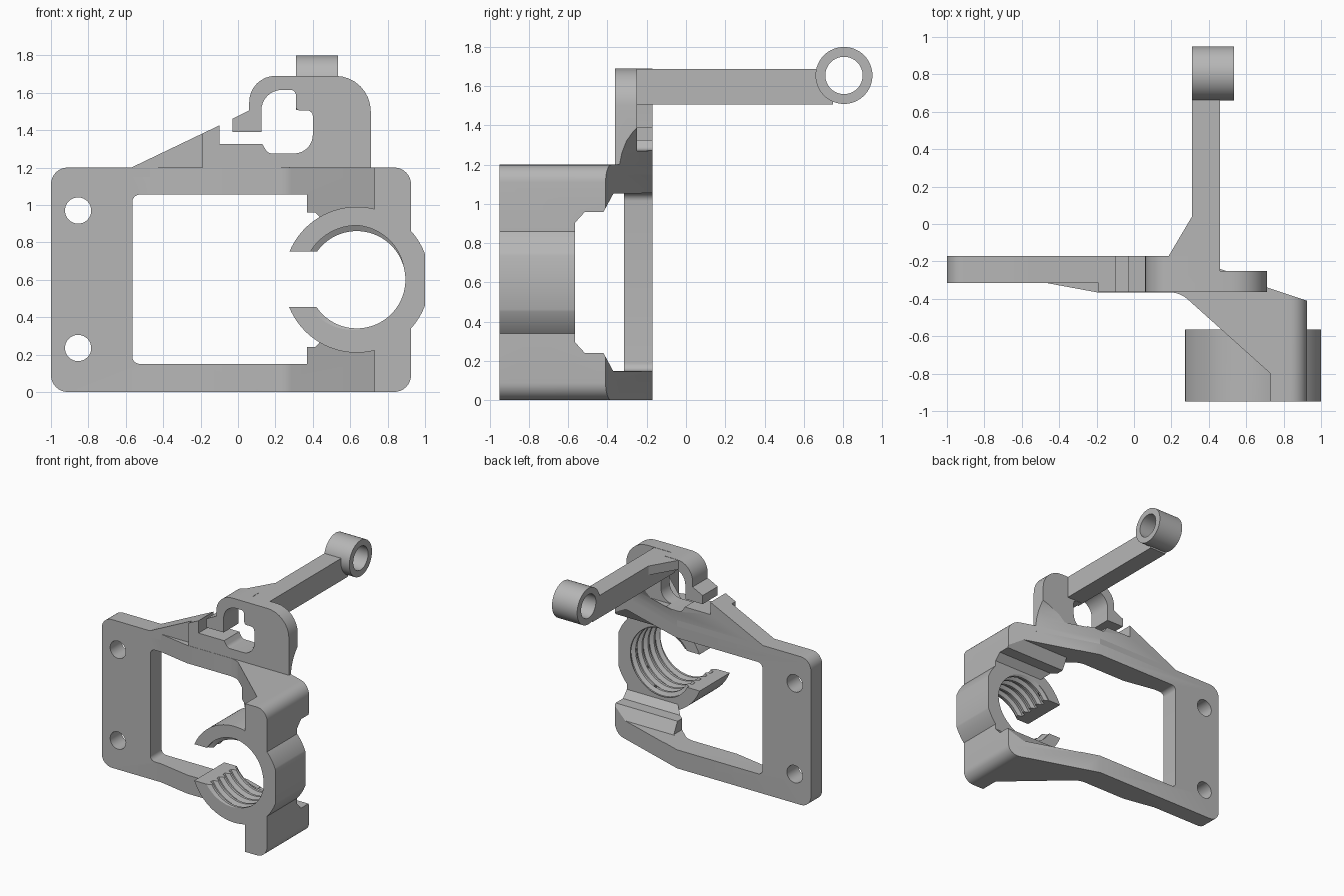
import bpy, bmesh
from math import sin, cos, pi, radians
from mathutils import Vector

cube = bpy.data.objects.get("Cube")
if cube:
    bpy.data.objects.remove(cube, do_unlink=True)

grey = bpy.data.materials.new("plain_grey")
grey.use_nodes = True
grey.diffuse_color = (0.47, 0.47, 0.47, 1)
grey.node_tree.nodes["Principled BSDF"].inputs["Base Color"].default_value = grey.diffuse_color


def finish(name, bm):
    bmesh.ops.recalc_face_normals(bm, faces=bm.faces[:])
    mesh = bpy.data.meshes.new(name)
    bm.to_mesh(mesh)
    bm.free()
    mesh.materials.append(grey)
    ob = bpy.data.objects.new(name, mesh)
    bpy.context.collection.objects.link(ob)
    return ob


def rounded(pts, steps=8):
    """Replace each (a, b, radius) corner by an arc-like curve."""
    out = []
    for i, p in enumerate(pts):
        c = Vector(p[:2])
        if len(p) < 3:
            out.append(c)
            continue
        u = (Vector(pts[i - 1][:2]) - c).normalized()
        v = (Vector(pts[(i + 1) % len(pts)][:2]) - c).normalized()
        half = u.angle(v) / 2
        r = p[2]
        t = r / (sin(half) / cos(half))
        centre = c + (u + v).normalized() * (r / sin(half))
        a, b = c + u * t - centre, c + v * t - centre
        for k in range(steps + 1):
            f = k / steps
            w = a.angle(b)
            out.append(centre + (a * sin((1 - f) * w) + b * sin(f * w)) / sin(w))
    return out


def prism(name, pts, axis, lo, hi, shear=0):
    """Extrude a 2D outline along an axis; shear slides y along x."""
    bm = bmesh.new()

    def place(p, h):
        if axis == "x":
            return (h, p[0] + shear * h, p[1])
        return (p[0], h, p[1]) if axis == "y" else (p[0], p[1], h)

    ends = [[bm.verts.new(place(p, h)) for p in rounded(pts)] for h in (lo, hi)]
    for e in ends:
        bm.faces.new(e)
    n = len(ends[0])
    for i in range(n):
        j = (i + 1) % n
        bm.faces.new((ends[0][i], ends[0][j], ends[1][j], ends[1][i]))
    return finish(name, bm)


def box(name, x0, x1, y0, y1, z0, z1):
    return prism(name, [(x0, y0), (x1, y0), (x1, y1), (x0, y1)], "z", z0, z1)


def disc(name, a, b, r, axis, lo, hi, n=64):
    pts = [(a + r * cos(2 * pi * k / n), b + r * sin(2 * pi * k / n)) for k in range(n)]
    return prism(name, pts, axis, lo, hi)


def combine(ob, other, op="DIFFERENCE"):
    other.hide_render = True
    mod = ob.modifiers.new("join", "BOOLEAN")
    mod.operation, mod.solver, mod.object = op, "EXACT", other
    bpy.context.view_layer.objects.active = ob
    bpy.ops.object.modifier_apply(modifier=mod.name)
    bpy.data.objects.remove(other, do_unlink=True)


CX, CZ = 0.635, 0.6            # clamp axis
FRONT, RING_BACK = -0.95, -0.565
SLOPE = -0.331                 # slant of the rear face

# Mounting frame: plan outline trimmed to a rounded front outline
body = prism("bracket_body", [
    (-1, -0.17), (-1, -0.315), (-0.47, -0.315), (-0.2, -0.365), (0.245, -0.365, 0.15),
    (0.73, -0.8), (0.73, FRONT), (0.925, FRONT), (0.925, -0.41), (0.2, -0.17)], "z", 0, 1.2)
combine(body, prism("outline", [(-1, 0, .09), (.925, 0, .09), (.925, 1.2, .09), (-1, 1.2, .09)],
                    "y", -1.2, 0.2), "INTERSECT")

# Window, and the flared pocket behind the clamp
combine(body, prism("window", [(-.565, .15, .04), (.37, .15), (.37, 1.055), (-.565, 1.055, .04)],
                    "y", RING_BACK, 0.2))
half = [(RING_BACK, 0.305), (-0.515, 0.36), (-0.42, 0.36), (-0.37, 0.453), (0, 0.453)]
pocket = [(y, CZ + d) for y, d in half] + [(y, CZ - d) for y, d in reversed(half)]
combine(body, prism("pocket", pocket, "x", 0.36, 1.2))

# Screw holes
for z in (0.235, 0.97):
    combine(body, disc("screw_hole", -0.855, z, 0.07, "y", -1, 0.2))

# Clamp ring with a flat outer side
ring = disc("clamp_ring", CX, CZ, 0.39, "y", FRONT, RING_BACK, 96)
combine(ring, box("flat", 1, 1.2, -1.2, 0, 0, 1.2))
combine(body, ring, "UNION")
combine(body, box("clamp_gap", 0.1, CX, -1.2, RING_BACK + .001, 0.455, 0.75))


# Threaded bore: wedge-shaped helical cutter, its ends lie inside the gap
def thread_cutter(pitch=0.078, turns=9, steps=66):
    bm = bmesh.new()
    tooth = [(0, .26), (.25, .26), (.45, .29), (.8, .29)]
    prof = [((t + f) * pitch - 1.2, r) for t in range(turns) for f, r in tooth]
    prof = [(prof[0][0], 0)] + prof + [(prof[-1][0], 0)]
    rows = []
    for k in range(steps + 1):
        a = radians(-165 + 330 * k / steps)
        rows.append([bm.verts.new((CX + r * cos(a), y - pitch * a / (2 * pi), CZ + r * sin(a)))
                     for y, r in prof])
    for p, q in zip(rows, rows[1:]):
        for i in range(len(prof)):
            j = (i + 1) % len(prof)
            bm.faces.new((p[i], p[j], q[j], q[i]))
    bm.faces.new(rows[0])
    bm.faces.new(rows[-1])
    bmesh.ops.triangulate(bm, faces=[f for f in bm.faces if len(f.verts) == 4])
    return finish("thread_cutter", bm)


combine(body, disc("bore", CX, CZ, 0.26, "y", -1.2, -0.45, 96))
combine(body, thread_cutter())

# Hook and gusset standing on the top rail
hook = prism("hook", [
    (-.57, 1.15), (-.57, 1.2), (-.1, 1.425), (-.1, 1.325), (.13, 1.325), (.16, 1.275, .04),
    (.4, 1.275, .1), (.4, 1.505, .03), (.31, 1.505, .02), (.31, 1.615, .03), (.125, 1.615, .11),
    (.125, 1.39), (-.03, 1.39), (-.03, 1.46), (.06, 1.505), (.06, 1.69, .14),
    (.71, 1.69, .19), (.71, 1.15)], "y", -0.363, -0.17)
combine(hook, box("gusset_recess", -1, -0.19, -0.6, -0.315, 1, 2))
combine(hook, box("rear_recess", 0.31, 1, -0.25, 0, 1.27, 2))
base = -0.17 - SLOPE * 0.2
combine(hook, prism("rear_fillet", [
    (base, 1.1), (base, 1.2), (base + .012, 1.26), (base + .035, 1.32), (base + .07, 1.37),
    (base + .1, 1.4), (base + .4, 1.4), (base + .4, 1.1)], "x", 0.2, 1, SLOPE))
combine(body, hook, "UNION")

# Rear arm with an eye at its end
arm = prism("arm", [(.18, -.3), (.18, -.18), (.31, .04), (.31, .75), (.46, .75), (.46, -.3)],
            "z", 1.507, 1.688)
combine(arm, box("arm_relief", 0, 0.31, -0.6, 0.2, 1.4, 1.614))
combine(body, arm, "UNION")
combine(body, disc("eye", 0.805, 1.655, 0.145, "x", 0.31, 0.535), "UNION")
combine(body, disc("eye_hole", 0.805, 1.655, 0.095, "x", 0.2, 0.6))

bpy.ops.object.select_all(action="DESELECT")
body.select_set(True)
bpy.context.view_layer.objects.active = body
bpy.ops.object.shade_smooth_by_angle(angle=radians(25))
